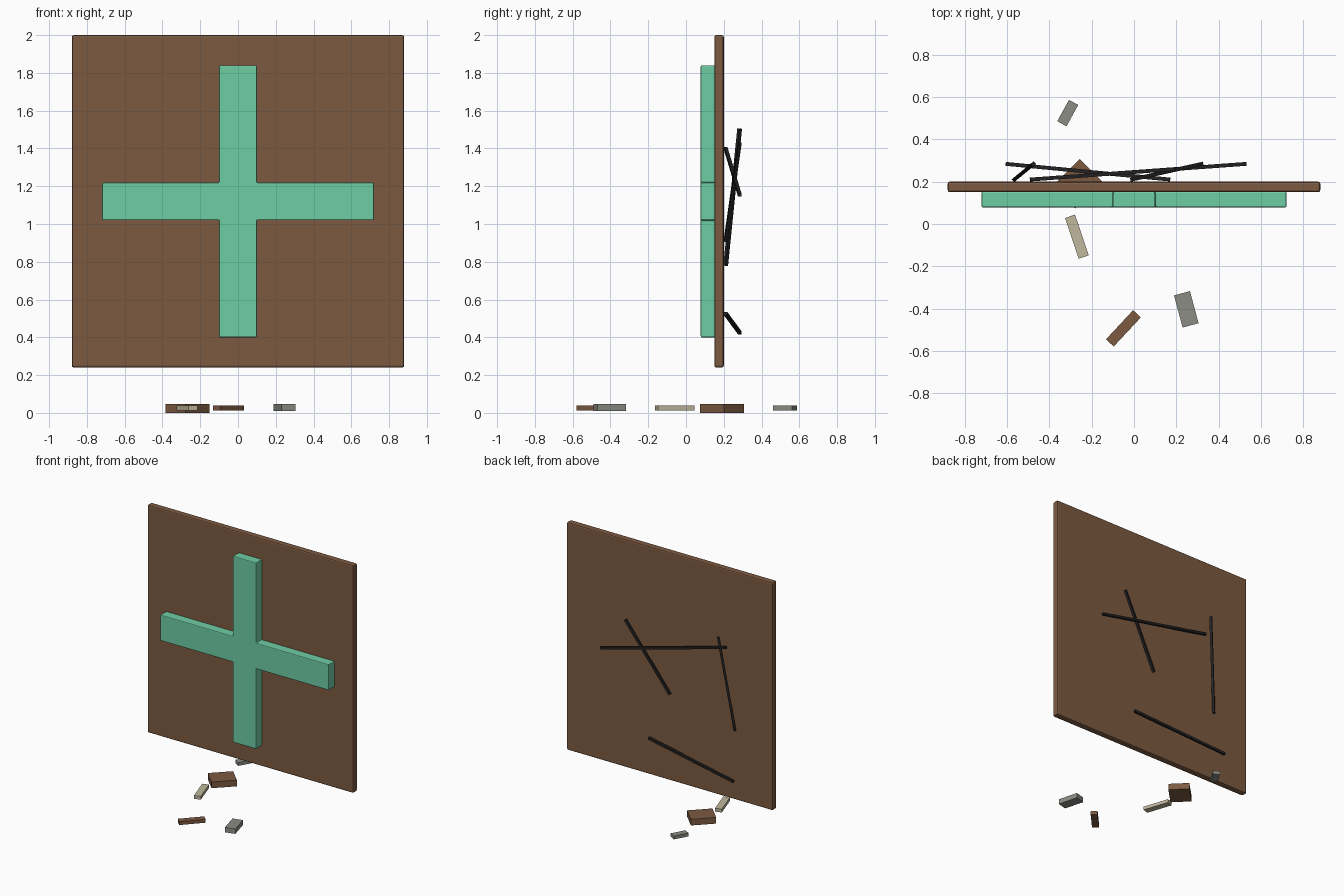
import bpy
import bmesh
from math import radians
from mathutils import Vector

cube = bpy.data.objects.get("Cube")
if cube:
    bpy.data.objects.remove(cube, do_unlink=True)


def material(name, rgb):
    mat = bpy.data.materials.new(name)
    mat.use_nodes = True
    color = (*rgb, 1)
    mat.diffuse_color = color
    mat.node_tree.nodes["Principled BSDF"].inputs["Base Color"].default_value = color
    return mat


brown = material("brown wood", (0.205, 0.102, 0.053))
green = material("mint green", (0.156, 0.61, 0.376))
black = material("charcoal", (0.018, 0.016, 0.017))
grey = material("stone grey", (0.262, 0.262, 0.235))
cream = material("pale cream", (0.53, 0.48, 0.34))


def finish(name, bm, mat, bevel=0):
    bmesh.ops.recalc_face_normals(bm, faces=bm.faces)
    mesh = bpy.data.meshes.new(name)
    bm.to_mesh(mesh)
    bm.free()
    mesh.materials.append(mat)
    obj = bpy.data.objects.new(name, mesh)
    bpy.context.collection.objects.link(obj)
    if bevel:
        mod = obj.modifiers.new("Bevel", 'BEVEL')
        mod.width = bevel
        mod.segments = 2
    return obj


def box(name, center, size, mat, bevel=0, turn=0):
    bm = bmesh.new()
    bmesh.ops.create_cube(bm, size=1)
    bmesh.ops.scale(bm, vec=size, verts=bm.verts)
    obj = finish(name, bm, mat, bevel)
    obj.location = center
    obj.rotation_euler.z = radians(turn)
    return obj


def rod(name, start, end, thick=0.018):
    start, end = Vector(start), Vector(end)
    axis = end - start
    obj = box(name, (start + end) / 2, (thick, thick, axis.length), black)
    obj.rotation_euler = axis.to_track_quat('Z', 'Y').to_euler()


# Upright backing panel
box("back_panel", (0, 0.175, 1.12), (1.76, 0.05, 1.76), brown, 0.01)

# Raised cross: one outline extruded towards the panel
arm, half = 0.72, 0.1
quarter = [(half, arm), (half, half), (arm, half)]
outline = []
for sx, sz in ((1, 1), (1, -1), (-1, -1), (-1, 1)):
    corner = [(sx * x, sz * z) for x, z in quarter]
    outline += corner if sx * sz > 0 else corner[::-1]
bm = bmesh.new()
face = bm.faces.new([bm.verts.new((x, 0.078, 1.12 + z)) for x, z in outline])
ext = bmesh.ops.extrude_face_region(bm, geom=[face])
moved = [v for v in ext["geom"] if isinstance(v, bmesh.types.BMVert)]
bmesh.ops.translate(bm, vec=(0, 0.074, 0), verts=moved)
finish("front_cross", bm, green, 0.006)

# Thin dark rods leaning behind the panel
rod("rod_diagonal", (-0.01, 0.21, 0.91), (0.32, 0.284, 1.43))
rod("rod_level", (-0.49, 0.21, 1.40), (0.53, 0.284, 1.155))
rod("rod_upright", (-0.565, 0.21, 0.78), (-0.475, 0.284, 1.505))
rod("rod_low", (0.17, 0.21, 0.525), (-0.605, 0.284, 0.425))

# Loose debris on the ground
box("wood_block", (-0.267, 0.19, 0.024), (0.18, 0.15, 0.048), brown, 0, 45)
box("wood_splinter", (-0.05, -0.493, 0.026), (0.188, 0.05, 0.026), brown, 0, 47)
box("cream_splinter", (-0.27, -0.06, 0.026), (0.203, 0.05, 0.026), cream, 0, -71.5)
box("stone_large", (0.247, -0.403, 0.029), (0.157, 0.078, 0.038), grey, 0, -75)
box("stone_small", (-0.313, 0.524, 0.026), (0.115, 0.05, 0.026), grey, 0, 61)
